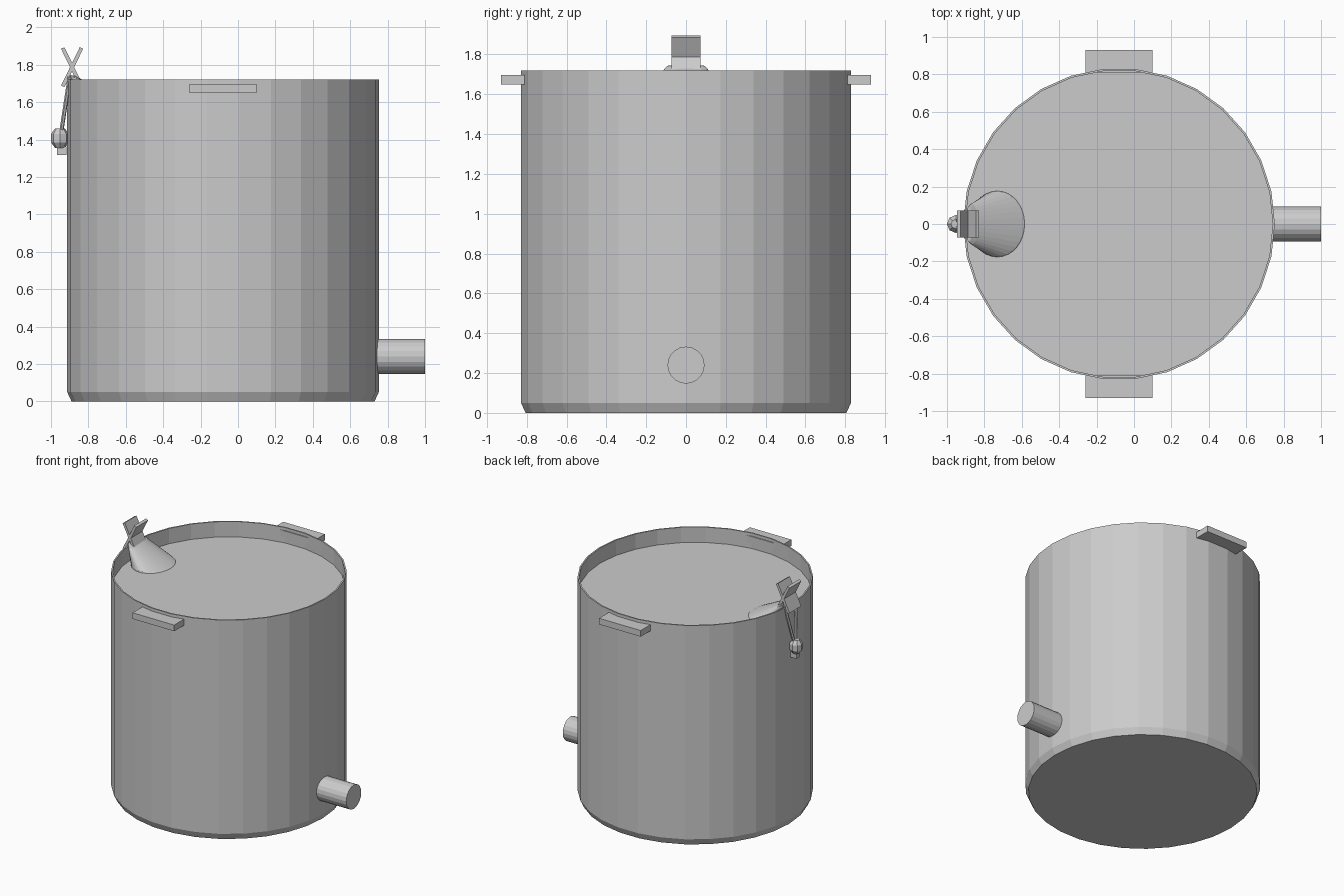
import bpy, bmesh, math
from mathutils import Vector

if "Cube" in bpy.data.objects:
    bpy.data.objects.remove(bpy.data.objects["Cube"])

CX = -0.08  # pot axis


def loft(name, rings, n):
    """Skin elliptical rings (x, y, z, rx, ry, tilt) and cap both ends."""
    bm = bmesh.new()
    loops = []
    for x, y, z, rx, ry, tilt in rings:
        loop = []
        for i in range(n):
            a = 2 * math.pi * i / n
            c, s = rx * math.cos(a), ry * math.sin(a)
            loop.append(bm.verts.new((x + c, y + s, z + tilt * c)))
        loops.append(loop)
    for a, b in zip(loops, loops[1:]):
        for i in range(n):
            j = (i + 1) % n
            bm.faces.new((a[i], a[j], b[j], b[i]))
    bm.faces.new(loops[0][::-1])
    bm.faces.new(loops[-1])
    bmesh.ops.recalc_face_normals(bm, faces=bm.faces)
    me = bpy.data.meshes.new(name)
    bm.to_mesh(me)
    bm.free()
    ob = bpy.data.objects.new(name, me)
    bpy.context.collection.objects.link(ob)
    return ob


def box(name, center, size, ry=0):
    bpy.ops.mesh.primitive_cube_add(size=1, location=center, rotation=(0, ry, 0))
    ob = bpy.context.object
    ob.name = name
    ob.scale = size
    return ob


def rod(name, p, q, r, n):
    p, q = Vector(p), Vector(q)
    d = q - p
    bpy.ops.mesh.primitive_cylinder_add(vertices=n, radius=r, depth=d.length, location=(p + q) / 2)
    ob = bpy.context.object
    ob.name = name
    ob.rotation_euler = d.to_track_quat('Z', 'Y').to_euler()
    return ob


# Pot: bevelled foot, thin rim, and the liquid surface closing the inside
profile = [(0.81, 0), (0.833, 0.05), (0.833, 1.72), (0.822, 1.72), (0.822, 1.60)]
loft("pot", [(CX, 0, z, r, r, 0) for r, z in profile], 30)

# Side handles
for side, label in ((-1, "front"), (1, "back")):
    box(label + "_handle", (CX, side * 0.87, 1.673), (0.36, 0.12, 0.048))

# Outlet pipe
rod("outlet_pipe", (0.74, 0, 0.24), (1.0, 0, 0.24), 0.093, 20)

# Straining bag: gathered neck at the rim, spreading into the liquid
loft("straining_bag", [
    (-0.725, 0, 1.59, 0.152, 0.178, 0),
    (-0.735, 0, 1.61, 0.147, 0.175, -0.05),
    (-0.868, 0, 1.728, 0.034, 0.108, -0.2),
    (-0.882, 0, 1.742, 0.018, 0.095, -0.2)], 32)

# Crossed clip over the rim
for s, label in ((1, "inner"), (-1, "outer")):
    box("clip_" + label, (-0.887, 0, 1.787), (0.02, 0.145, 0.228), -s * math.radians(26))

# Drawstrings, cord lock and cord ends
for s, label in ((-1, "front"), (1, "back")):
    rod("drawstring_" + label, (-0.9, s * 0.07, 1.735), (-0.945, s * 0.015, 1.44), 0.011, 6)
lock = [(0.026, 1.355), (0.048, 1.385), (0.048, 1.43), (0.026, 1.46)]
loft("cord_lock", [(-0.952, 0, z, r, r, 0) for r, z in lock], 8)
box("cord_ends", (-0.942, 0, 1.34), (0.052, 0.04, 0.045))
